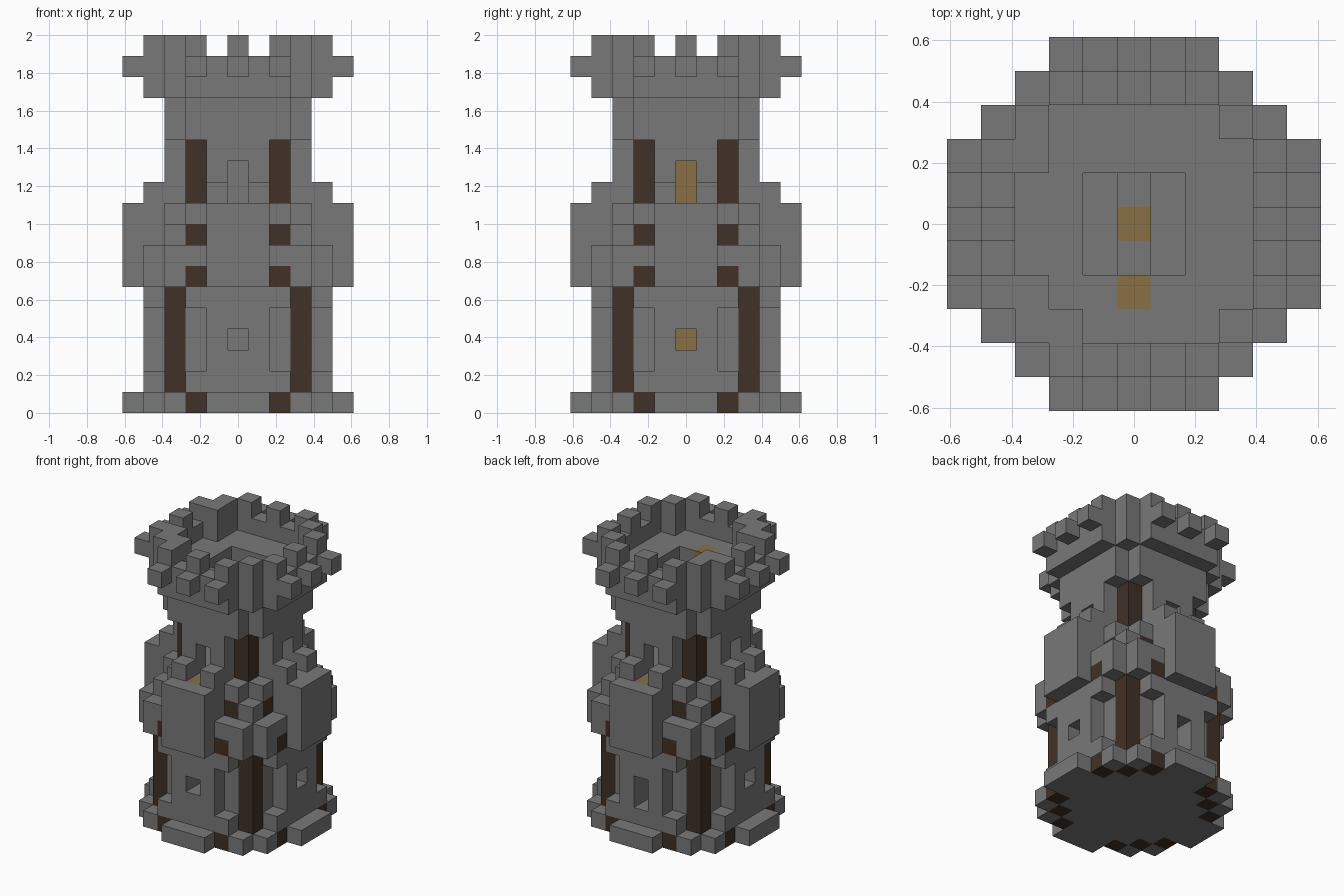
import bpy
import bmesh
from mathutils import Vector

if "Cube" in bpy.data.objects:
    bpy.data.objects.remove(bpy.data.objects["Cube"], do_unlink=True)

UNIT = 1 / 9          # edge of one building block
cells = {}            # (x, y, z) -> (part name, material name)


def make_material(name, rgb):
    mat = bpy.data.materials.new(name)
    mat.use_nodes = True
    mat.diffuse_color = (*rgb, 1)
    mat.node_tree.nodes["Principled BSDF"].inputs["Base Color"].default_value = (*rgb, 1)
    return mat


materials = {
    "stone": make_material("stone", (0.19, 0.19, 0.19)),
    "dark_wood": make_material("dark_wood", (0.052, 0.031, 0.021)),
    "light_wood": make_material("light_wood", (0.25, 0.16, 0.06)),
}


def span(pair):
    return range(pair[0], pair[1] + 1)


def symmetric(u, v):
    """All eight mirrored and turned copies of a plan position."""
    for a, b in ((u, v), (v, u)):
        for sa in (-1, 1):
            for sb in (-1, 1):
                yield a * sa, b * sb


def ring(part, mat, us, vs, zs):
    """Fill blocks u along and v out from each of the four sides."""
    for u in span(us):
        for v in span(vs):
            for z in span(zs):
                for x, y in symmetric(u, v):
                    cells[x, y, z] = (part, mat)


def box(part, mat, xs, ys, zs):
    for x in span(xs):
        for y in span(ys):
            for z in span(zs):
                cells[x, y, z] = (part, mat)


def carve(us, vs, zs):
    for u in span(us):
        for v in span(vs):
            for z in span(zs):
                for x, y in symmetric(u, v):
                    cells.pop((x, y, z), None)


# Stepped base slab with wooden beam ends
ring("base", "stone", (0, 3), (0, 4), (0, 0))
ring("base", "stone", (0, 1), (5, 5), (0, 0))
ring("base", "dark_wood", (2, 2), (4, 4), (0, 0))
ring("base", "dark_wood", (3, 3), (3, 3), (0, 0))

# Lower storey: walls, brackets and corner posts
ring("lower_wall", "stone", (0, 2), (3, 3), (1, 5))
ring("lower_wall", "stone", (0, 1), (4, 4), (1, 5))
ring("lower_bracket", "stone", (2, 2), (4, 4), (1, 1))
ring("lower_bracket", "stone", (2, 2), (4, 4), (5, 5))
ring("lower_post", "dark_wood", (3, 3), (3, 3), (1, 5))

# Middle gallery: thick band, side panels, stepped corners
ring("gallery", "stone", (0, 3), (3, 4), (6, 7))
ring("gallery", "stone", (0, 2), (0, 2), (6, 6))
ring("gallery", "dark_wood", (2, 2), (4, 4), (6, 6))
ring("gallery", "stone", (0, 3), (3, 3), (8, 8))
ring("gallery", "stone", (0, 1), (4, 4), (8, 9))
ring("gallery", "dark_wood", (2, 2), (3, 3), (8, 8))
ring("gallery", "stone", (0, 2), (0, 3), (9, 9))
ring("gallery_panel", "stone", (0, 1), (5, 5), (6, 9))
ring("gallery_parapet", "stone", (1, 1), (4, 4), (10, 10))
for side in (-4, 4):
    box("gallery_sill", "light_wood", (0, 0), (side, side), (9, 9))

# Upper storey with recessed corner posts
ring("upper_wall", "stone", (0, 1), (3, 3), (10, 12))
ring("upper_post", "dark_wood", (2, 2), (2, 2), (10, 12))
ring("upper_wall", "stone", (0, 2), (3, 3), (13, 14))
ring("upper_wall", "stone", (2, 2), (2, 2), (13, 14))

# Roof deck with an open stairwell
ring("roof_deck", "stone", (0, 3), (0, 3), (15, 15))
ring("roof_deck", "stone", (0, 2), (4, 4), (15, 15))
carve((0, 1), (0, 1), (15, 15))
box("roof_hatch", "light_wood", (0, 0), (-2, -2), (15, 15))

# Battlements: parapet, outer corbels, merlons, corner pillars
ring("parapet", "stone", (0, 2), (4, 4), (16, 16))
ring("corner_pillar", "stone", (3, 3), (3, 3), (15, 17))
for u in (0, 2):
    ring("corbel", "stone", (u, u), (5, 5), (16, 16))
    ring("merlon", "stone", (u, u), (4, 4), (17, 17))
for x, y in ((-3, 2), (-3, -2), (-2, -3)):
    box("pillar_buttress", "stone", (x, x), (y, y), (16, 17))

# Window slits on every side, and a taller opening at the back
carve((0, 0), (3, 4), (3, 3))
carve((0, 0), (3, 4), (10, 11))
for y in (3, 4):
    cells.pop((0, y, 2), None)

# Central ladder and its supports
box("ladder_support", "stone", (0, 0), (-1, 1), (1, 11))
box("ladder", "light_wood", (0, 0), (0, 0), (1, 11))


def build_part(part):
    """Make one mesh from the exposed faces of a part's blocks."""
    bm = bmesh.new()
    used = []
    for cell, (name, mat) in cells.items():
        if name != part:
            continue
        if mat not in used:
            used.append(mat)
        centre = Vector(cell) + Vector((0, 0, 0.5))
        for axis in range(3):
            for sign in (-1, 1):
                normal = Vector((0, 0, 0))
                normal[axis] = sign
                beside = tuple(int(c + n) for c, n in zip(cell, normal))
                if beside in cells:
                    continue
                a = Vector((0, 0, 0))
                a[(axis + 1) % 3] = 0.5
                b = normal.cross(a)
                mid = centre + normal * 0.5
                corners = (mid - a - b, mid + a - b, mid + a + b, mid - a + b)
                face = bm.faces.new([bm.verts.new(p * UNIT) for p in corners])
                face.material_index = used.index(mat)
    bmesh.ops.remove_doubles(bm, verts=bm.verts, dist=UNIT / 100)
    mesh = bpy.data.meshes.new(part)
    bm.to_mesh(mesh)
    bm.free()
    for mat in used:
        mesh.materials.append(materials[mat])
    obj = bpy.data.objects.new(part, mesh)
    bpy.context.scene.collection.objects.link(obj)


for part_name in sorted({name for name, _ in cells.values()}):
    build_part(part_name)
